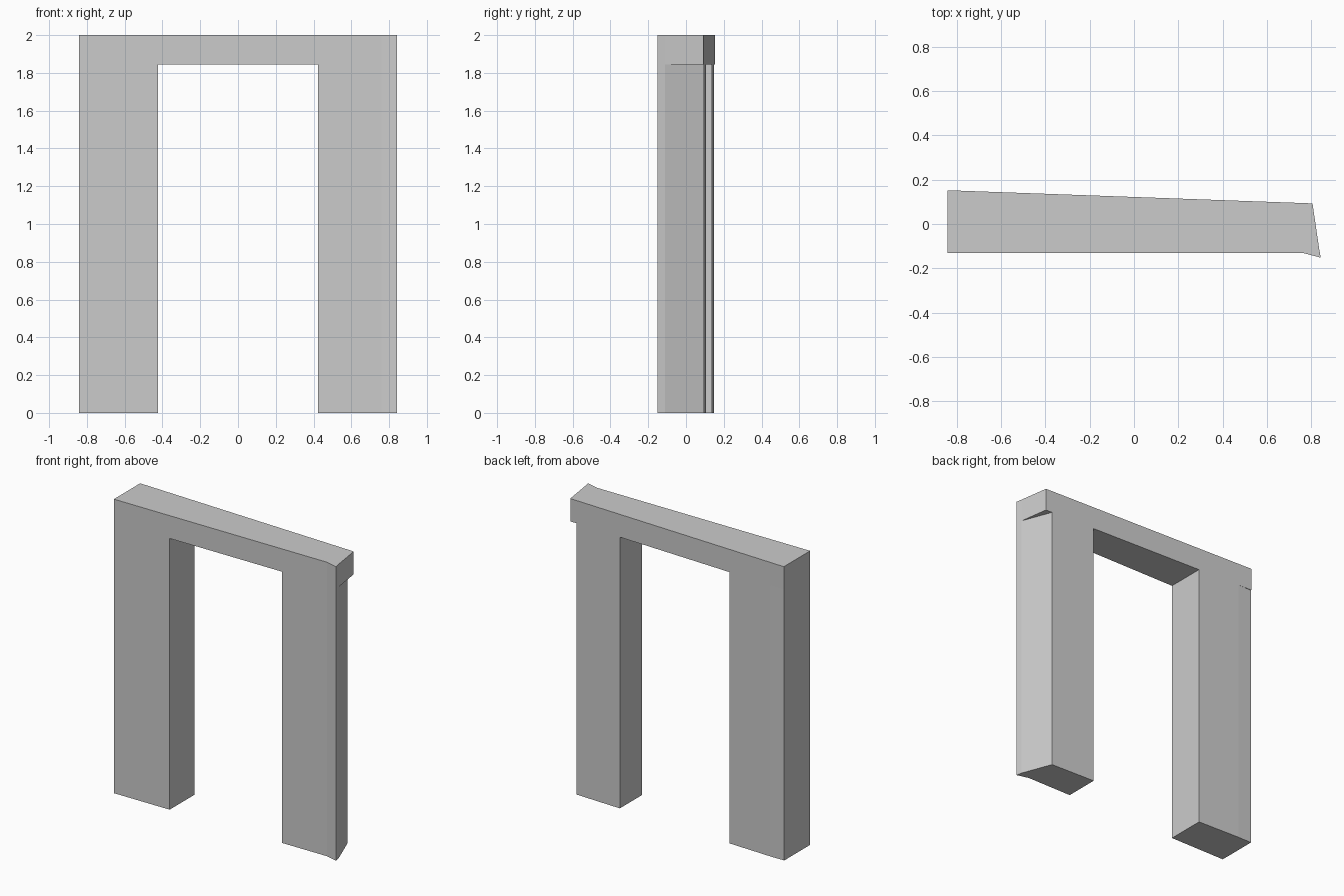
import bpy
import bmesh

cube = bpy.data.objects.get("Cube")
if cube:
    bpy.data.objects.remove(cube, do_unlink=True)

HEIGHT, SOFFIT = 2.0, 1.845
END, JAMB, FRONT = 0.843, 0.423, -0.13


def back(x):
    """Point on the slanted back plane."""
    return (x, 0.122 - 0.036 * x)


# Named plan points shared by the legs and the lintel
tip, bend, kink = (END, -0.152), (0.76, FRONT), (0.836, -0.112)
leg_corner, lintel_corner = back(0.757), back(0.806)
far_front, far_back, far_bend = (-END, FRONT), back(-END), back(-0.74)
far_leg_back = (-END, 0.148)
in_l, in_r = (-JAMB, FRONT), (JAMB, FRONT)
in_lb, in_rb = back(-JAMB), back(JAMB)

bm = bmesh.new()


def face(outline, z):
    bm.faces.new([bm.verts.new((x, y, z)) for x, y in outline])


def walls(outline, z0, z1):
    for (ax, ay), (bx, by) in zip(outline, outline[1:] + outline[:1]):
        corners = ((ax, ay, z0), (bx, by, z0), (bx, by, z1), (ax, ay, z1))
        bm.faces.new([bm.verts.new(c) for c in corners])


# Two legs, open at the top where they run into the lintel
for leg in ([far_front, in_l, in_lb, far_bend, far_leg_back],
            [in_r, bend, tip, kink, leg_corner, in_rb]):
    walls(leg, 0, SOFFIT)
    face(leg[::-1], 0)

# Lintel with a square-cut end that overhangs the tapered leg
lintel = [far_front, in_l, in_r, bend, tip, kink, lintel_corner, leg_corner,
          in_rb, in_lb, far_bend, far_back, far_leg_back]
walls(lintel, SOFFIT, HEIGHT)
face(lintel, HEIGHT)

# Undersides: the opening, the overhang and the thin back lip
face([in_l, in_lb, in_rb, in_r], SOFFIT)
face([kink, leg_corner, lintel_corner], SOFFIT)
face([far_leg_back, far_back, far_bend], SOFFIT)

# Weld the parts into one closed shell
bmesh.ops.remove_doubles(bm, verts=bm.verts[:], dist=0.0005)
bmesh.ops.recalc_face_normals(bm, faces=bm.faces[:])
mesh = bpy.data.meshes.new("door_frame")
bm.to_mesh(mesh)
bm.free()

# Plain grey surface
grey = bpy.data.materials.new("light grey")
grey.use_nodes = True
colour = (0.6, 0.6, 0.6, 1)
grey.diffuse_color = colour
for node in grey.node_tree.nodes:
    if node.type == "BSDF_PRINCIPLED":
        node.inputs["Base Color"].default_value = colour
mesh.materials.append(grey)

frame = bpy.data.objects.new("door_frame", mesh)
bpy.context.collection.objects.link(frame)
